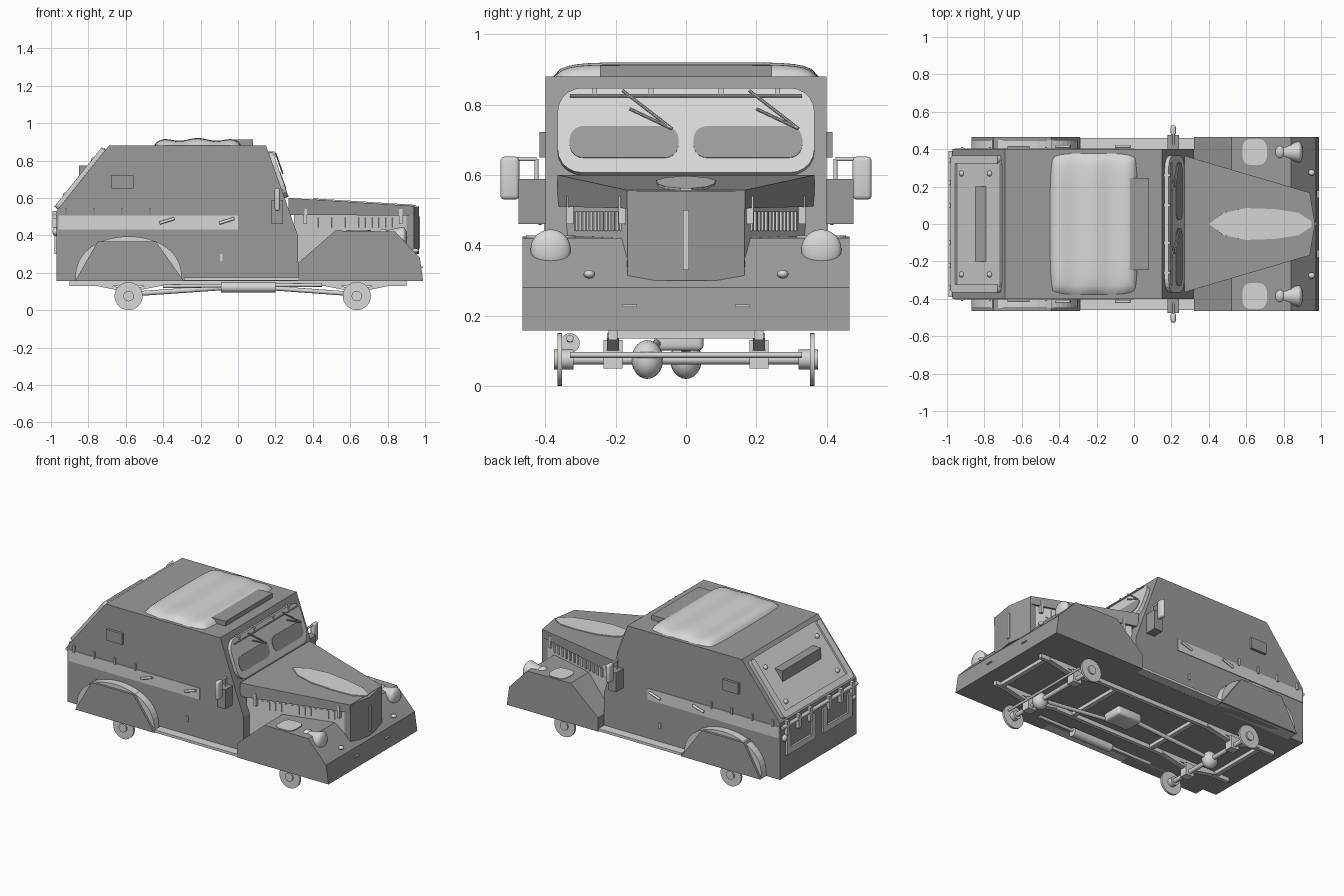
import bpy, bmesh, math
from mathutils import Matrix, Vector

if "Cube" in bpy.data.objects:
    bpy.data.objects.remove(bpy.data.objects["Cube"])


def material(name, v):
    m = bpy.data.materials.new(name)
    m.use_nodes = True
    m.diffuse_color = (v, v, v, 1)
    m.node_tree.nodes["Principled BSDF"].inputs["Base Color"].default_value = (v, v, v, 1)
    return m


DARK = material("dark grey", 0.33)
LIGHT = material("light grey", 0.68)


def finish(name, bm, mat, smooth=False):
    bmesh.ops.recalc_face_normals(bm, faces=bm.faces)
    me = bpy.data.meshes.new(name)
    bm.to_mesh(me)
    bm.free()
    ob = bpy.data.objects.new(name, me)
    bpy.context.collection.objects.link(ob)
    me.materials.append(mat)
    if smooth:
        bpy.ops.object.select_all(action='DESELECT')
        ob.select_set(True)
        bpy.context.view_layer.objects.active = ob
        bpy.ops.object.shade_smooth_by_angle(angle=math.radians(40))
    return ob


def prism(name, pts, depth, mat, matrix=Matrix()):
    """Extrude a flat outline along local z, then place it."""
    bm = bmesh.new()
    f = bm.faces.new([bm.verts.new((x, y, 0)) for x, y in pts])
    top = bmesh.ops.extrude_face_region(bm, geom=[f])["geom"]
    bmesh.ops.translate(bm, verts=[v for v in top if isinstance(v, bmesh.types.BMVert)], vec=(0, 0, depth))
    bm.transform(matrix)
    return finish(name, bm, mat)


def side_profile(name, pts, y0, y1, mat):
    """Extrude an x-z outline from y0 to y1."""
    m = Matrix.Translation((0, y1, 0)) @ Matrix.Rotation(math.pi / 2, 4, 'X')
    return prism(name, pts, y1 - y0, mat, m)


def box(name, lo, hi, mat, bevel=0.0):
    lo, hi = Vector(lo), Vector(hi)
    bm = bmesh.new()
    bmesh.ops.create_cube(bm, size=1, matrix=Matrix.Translation((lo + hi) / 2) @ Matrix.Diagonal((hi - lo).to_4d()))
    if bevel:
        bmesh.ops.bevel(bm, geom=bm.edges[:], offset=bevel, segments=3, affect='EDGES', profile=0.5)
    return finish(name, bm, mat, bevel > 0)


def rod(name, a, b, r, mat=LIGHT, r2=None, sides=16):
    a, b = Vector(a), Vector(b)
    bm = bmesh.new()
    m = Matrix.Translation((a + b) / 2) @ (b - a).to_track_quat('Z', 'Y').to_matrix().to_4x4()
    bmesh.ops.create_cone(bm, cap_ends=True, segments=sides, radius1=r, radius2=r if r2 is None else r2,
                          depth=(b - a).length, matrix=m)
    return finish(name, bm, mat, True)


def ball(name, centre, scale, mat=LIGHT):
    bm = bmesh.new()
    bmesh.ops.create_uvsphere(bm, u_segments=24, v_segments=14, radius=1,
                              matrix=Matrix.Translation(centre) @ Matrix.Diagonal((*scale, 1)))
    return finish(name, bm, mat, True)


def rounded(w, h, r, cx=0, cy=0):
    """Rounded rectangle outline with half sizes w and h."""
    out = []
    for q, (sx, sy) in enumerate(((1, 1), (-1, 1), (-1, -1), (1, -1))):
        for k in range(6):
            a = math.pi / 2 * (q + k / 5)
            out.append((cx + sx * (w - r) + r * math.cos(a), cy + sy * (h - r) + r * math.sin(a)))
    return out


def loft(name, sections, mat):
    """Box between two x stations, each (x, half width, z low, z high)."""
    bm = bmesh.new()
    rings = [[bm.verts.new((x, y, z)) for y, z in ((-w, lo), (w, lo), (w, hi), (-w, hi))]
             for x, w, lo, hi in sections]
    for i in range(4):
        j = (i + 1) % 4
        bm.faces.new((rings[0][i], rings[0][j], rings[1][j], rings[1][i]))
    bm.faces.new(rings[0])
    bm.faces.new(rings[1])
    return finish(name, bm, mat)


def slope_frame(u, v, origin):
    u, v = Vector(u), Vector(v).normalized()
    m = Matrix((u, v, u.cross(v))).transposed().to_4x4()
    return Matrix.Translation(origin) @ m


# armoured cabin, front wings and nose
side_profile("cabin", [(-.97, .157), (.32, .157), (.32, .40), (.15, .88), (-.69, .88), (-.97, .53)], -.4, .4, DARK)
side_profile("front_wings", [(.32, .157), (.99, .157), (.972, .28), (.84, .42), (.52, .425), (.32, .25)],
             -.465, .465, DARK)

# bonnet, engine sides and pointed grille
loft("engine_sides", [(.30, .34, .2, .52), (.92, .16, .2, .52)], LIGHT)
loft("bonnet", [(.27, .365, .51, .60), (.94, .168, .505, .557)], DARK)
prism("grille", [(.9, -.168), (.94, -.166), (.968, 0), (.94, .166), (.9, .168)], .255, DARK,
      Matrix.Translation((0, 0, .3)))
box("grille_strip", (.962, -.008, .33), (.974, .008, .50), LIGHT)
bulge = [(.40, 0), (.48, -.06), (.60, -.085), (.75, -.08), (.88, -.06), (.95, -.015)]
tilt = Matrix.Translation((.27, 0, .6)) @ Matrix.Rotation(.0641, 4, 'Y') @ Matrix.Translation((-.27, 0, 0))
prism("bonnet_bulge", bulge + [(x, -y) for x, y in reversed(bulge[1:])], .006, LIGHT, tilt)

# windscreen with two panes and wipers
screen = slope_frame((0, 1, 0), (-.17, 0, .48), (.207, 0, .72))
prism("windscreen_frame", rounded(.365, .128, .07), .022, LIGHT, screen)
for s in (-1, 1):
    prism("windscreen_pane", rounded(.155, .048, .04, s * .176, -.036), .004, DARK,
          screen @ Matrix.Translation((0, 0, .021)))

    def on_screen(u, v):
        return screen @ Vector((u, v, .034))
    shift = .18 * s
    rod("wiper_arm", on_screen(shift, .115), on_screen(shift + .14, 0), .004, sides=8)
    rod("wiper_blade", on_screen(shift + .02, .06), on_screen(shift + .14, 0), .004, sides=8)
    for u in (.1, .26):
        box("screen_clip", (.16, s * u - .007, .82), (.195, s * u + .007, .847), LIGHT)
rod("wiper_link", screen @ Vector((-.33, .1, .03)), screen @ Vector((.33, .1, .03)), .004, sides=8)

# padded roof cover with soft waves, and roof box
bm = bmesh.new()
bmesh.ops.create_grid(bm, x_segments=40, y_segments=32, size=1)
for v in bm.verts:
    x, y = v.co.x, v.co.y
    edge = max(0, (1 - x ** 6) * (1 - y ** 8)) ** .6
    corner = 1 - .06 * (x * y) ** 4
    v.co = (-.215 + .235 * x * corner, .38 * y * corner, .878 + edge * (.035 + .007 * math.cos(7.5 * x)))
cover = finish("roof_cover", bm, LIGHT, True)
box("roof_box", (-.04, -.245, .88), (.08, .245, .911), DARK)

# sloped rear panel, rear box and tailgate fittings
back = slope_frame((0, -1, 0), (.28, 0, .35), (-.835, 0, .699))
prism("rear_panel", rounded(.365, .205, .05), .012, LIGHT, back)
for s in (-1, 1):
    prism("rear_panel_edge", rounded(.022, .2, .02, s * .345), .024, LIGHT, back)
    for v in (-.12, .12):
        ball("rear_knob", back @ Vector((s * .27, v, .015)), (.015, .015, .015))
    prism("tailgate_frame", [(.04, .30), (.34, .30), (.34, .46), (.30, .46), (.30, .34), (.08, .34), (.08, .46), (.04, .46)],
          .012, LIGHT, slope_frame((0, -s, 0), (0, 0, 1), (-.97 if s > 0 else -.982, 0, 0)))
    for y in (.1, .22, .34):
        box("tailgate_hinge", (-.992, s * y - .012, .44), (-.968, s * y + .012, .53), LIGHT)
    ball("tail_lamp", (-.975, s * .36, .42), (.018, .022, .022))
prism("rear_panel_sill", rounded(.365, .02, .02, 0, -.185), .024, LIGHT, back)
box("rear_box", (-.85, -.2, .66), (-.775, .2, .772), DARK)
rod("tailgate_rail", (-.98, -.39, .5), (-.98, .39, .5), .012)

# fittings on both sides
arch = [(-.87, .157), (-.75, .368), (-.44, .368), (-.29, .157)]
for s in (-1, 1):
    def span(a, b):
        return min(s * a, s * b), max(s * a, s * b)

    def side_box(name, x0, x1, y0, y1, z0, z1, mat, bevel=0.0):
        lo, hi = span(y0, y1)
        return box(name, (x0, lo, z0), (x1, hi, z1), mat, bevel)

    # rear wings, with a rounded inner arch showing past the flat plates
    side_profile("rear_wing", arch, *span(.39, .465), DARK)
    inner = [(-.585 + .285 * math.cos(math.pi * k / 24), .157 + .237 * math.sin(math.pi * k / 24) ** .8)
             for k in range(25)]
    side_profile("rear_wheel_arch", inner, *span(.38, .45), LIGHT)
    side_box("running_board", -.29, .32, .39, .46, .158, .175, LIGHT)

    # belt strip, side hatch, handles and hooks
    side_box("belt_strip", -.96, 0, .396, .404, .432, .507, LIGHT)
    side_box("side_hatch", -.675, -.56, .39, .417, .65, .722, DARK)
    for x in (-.40, -.08):
        rod("door_handle", (x - .02, s * .415, .465), (x + .06, s * .415, .49), .008)
    for x in (-.92, -.77, -.62, -.47):
        side_box("belt_hook", x - .006, x + .006, .4, .412, .50, .545, LIGHT)
    side_box("door_lock", -.097, -.083, .4, .408, .262, .30, LIGHT)

    # mirrors on their boxes
    side_box("mirror_box", .18, .24, .39, .476, .46, .588, DARK)
    side_box("mirror", .196, .224, .474, .528, .53, .652, LIGHT, .012)
    rod("mirror_arm_top", (.21, s * .425, .645), (.21, s * .5, .645), .006)
    rod("mirror_arm_post", (.21, s * .425, .58), (.21, s * .425, .645), .006)

    # headlamps, wing bulges and small nose fittings
    rod("headlamp_shell", (.78, s * .385, .388), (.88, s * .385, .388), .035, r2=.057, sides=24)
    ball("headlamp_lens", (.88, s * .385, .388), (.025, .057, .057))
    ball("headlamp_tail", (.78, s * .385, .4), (.03, .04, .035))
    prism("wing_bulge", rounded(.065, .07, .045, .645, s * .385), .008, LIGHT, Matrix.Translation((0, 0, .42)))
    ball("nose_lamp", (.95, s * .275, .318), (.018, .016, .012))
    side_box("nose_bracket", .975, .99, .14, .18, .225, .232, LIGHT)

    # bonnet louvres and catches
    for k in range(13):
        x = .40 + .036 * k
        y = .34 - (x - .30) * .18 / .62
        slat = Matrix.Translation((x, s * y, .468)) @ Matrix.Rotation(-s * .283, 4, 'Z')
        bm = bmesh.new()
        bmesh.ops.create_cube(bm, size=1, matrix=slat @ Matrix.Diagonal((.016, .012, .055, 1)))
        finish("louvre", bm, LIGHT)
    for x in (.36, .87):
        y = .345 - (x - .30) * .18 / .62
        side_box("bonnet_catch", x - .01, x + .01, y - .01, y + .012, .46, .54, LIGHT)

    # wheels, springs and chassis rails
    for x in (-.585, .635):
        rod("wheel", (x, s * .352, .075), (x, s * .366, .075), .075, sides=32)
        rod("hub", (x, s * .32, .075), (x, s * .375, .075), .028)
        spring = [(-.2, .135), (0, .095), (.2, .135), (.2, .15), (0, .112), (-.2, .15)]
        side_profile("leaf_spring", [(x + a, z) for a, z in spring], *span(.19, .225), LIGHT)
        side_box("spring_clamp", x - .03, x + .03, .18, .235, .05, .13, LIGHT)
    side_box("chassis_rail", -.9, .9, .195, .22, .13, .158, LIGHT)

# axles, drive shafts, gearbox and exhaust
for x, y in ((-.585, 0.0), (.635, -.11)):
    rod("axle", (x, -.35, .075), (x, .35, .075), .014)
    ball("differential", (x, y, .075), (.05, .045, .055))
rod("track_rod", (.69, -.33, .088), (.69, .33, .088), .008)
rod("rear_drive_shaft", (-.585, 0, .085), (0, 0, .125), .013)
rod("front_drive_shaft", (.635, -.11, .085), (.08, -.08, .125), .012)
box("gearbox", (-.02, -.09, .10), (.16, .05, .158), LIGHT, .015)
rod("silencer", (-.09, -.33, .122), (.2, -.33, .122), .028)
rod("exhaust_pipe", (-.4, -.33, .128), (.45, -.33, .135), .01)
for x in (-.8, -.3, .3, .85):
    box("cross_member", (x - .015, -.21, .135), (x + .015, .21, .158), LIGHT)
